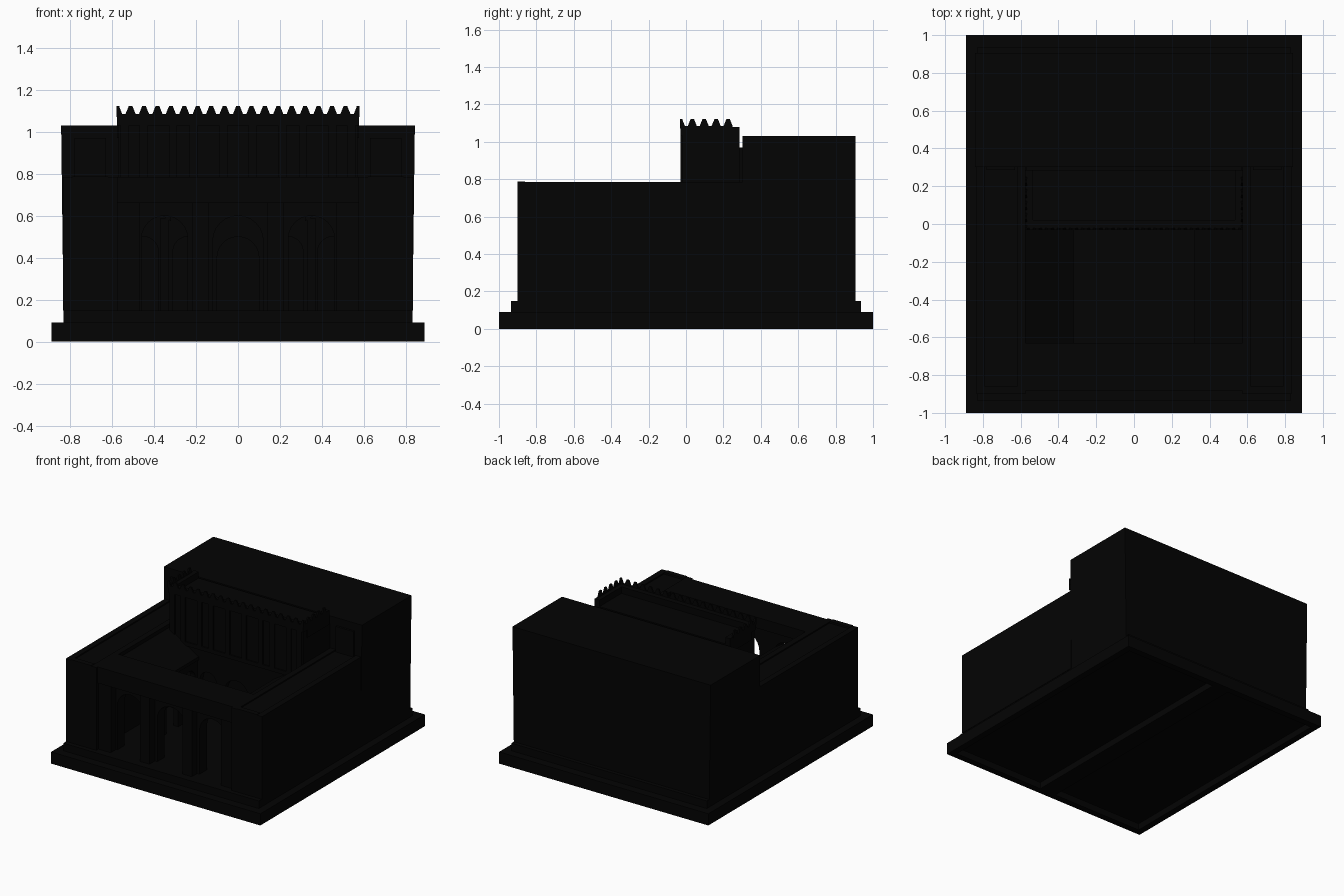
import bpy, bmesh, math

if "Cube" in bpy.data.objects:
    bpy.data.objects.remove(bpy.data.objects["Cube"])

mat = bpy.data.materials.new("dark_stone")
mat.diffuse_color = (0.001, 0.001, 0.001, 1)
mat.use_nodes = True
mat.node_tree.nodes["Principled BSDF"].inputs["Base Color"].default_value = mat.diffuse_color


def finish(name, bm):
    bmesh.ops.recalc_face_normals(bm, faces=bm.faces)
    me = bpy.data.meshes.new(name)
    bm.to_mesh(me)
    bm.free()
    me.materials.append(mat)
    ob = bpy.data.objects.new(name, me)
    bpy.context.collection.objects.link(ob)
    return ob


def prism(name, pts, a, b, axis="y"):
    """Extrude a (u, z) outline from a to b along y or x."""
    bm = bmesh.new()
    vs = [bm.verts.new((u, a, z) if axis == "y" else (a, u, z)) for u, z in pts]
    f = bm.faces.new(vs)
    new = bmesh.ops.extrude_face_region(bm, geom=[f])["geom"]
    d = (0, b - a, 0) if axis == "y" else (b - a, 0, 0)
    bmesh.ops.translate(bm, vec=d, verts=[g for g in new if isinstance(g, bmesh.types.BMVert)])
    return finish(name, bm)


def box(name, x0, x1, y0, y1, z0, z1):
    return prism(name, [(x0, z0), (x1, z0), (x1, z1), (x0, z1)], y0, y1)


def arcade(name, u0, u1, z0, z1, arches, top, a, b, axis="y"):
    """Wall with round arches, given as (centre, half width)."""
    pts = [(u0, z0)]
    for c, r in arches:
        pts.append((c - r, z0))
        for i in range(13):
            t = math.pi * (1 - i / 12)
            pts.append((c + r * math.cos(t), top - r + r * math.sin(t)))
        pts.append((c + r, z0))
    return prism(name, pts + [(u1, z0), (u1, z1), (u0, z1)], a, b, axis)


def teeth(name, u0, u1, n, a, b, half_end, axis="y"):
    """Thin strip of n tapered teeth, starting (and maybe ending) on a half tooth."""
    step = (u1 - u0) / (n - 1)
    pts = [(u0, 1.07), (u0, 1.122)]
    for i in range(n):
        c = u0 + i * step
        if i > 0:
            pts += [(c - .024, 1.085), (c - .009, 1.122)]
        if i < n - 1 or not half_end:
            pts += [(c + .009, 1.122), (c + .024, 1.085)]
    if half_end:
        pts += [(u1, 1.122)]
    return prism(name, pts + [(pts[-1][0], 1.07)], a, b, axis)


# Stepped base, hollowed underneath on either side of a central rib
box("plinth", -.89, .89, -1, 1, .05, .09)
box("base_rib", -.07, .07, -.95, .95, 0, .05)
for s in (-1, 1):
    box("base_rim_side", *sorted((s * .84, s * .89)), -1, 1, 0, .05)
    box("base_rim_end", -.84, .84, *sorted((s * .95, s)), 0, .05)
box("upper_step", -.832, .832, -.935, .935, .09, .148)

# Rear block, very slightly wider at the top
prism("rear_block", [(-.832, .148), (.832, .148), (.843, 1.03), (-.843, 1.03)], .303, .905)

for s in (-1, 1):
    # Side wings with a low lip round the roof
    box("side_wing", *sorted((s * .575, s * .835)), -.9, .303, .148, .774)
    box("wing_outer_lip", *sorted((s * .79, s * .835)), -.9, .303, .774, .784)
    box("wing_inner_lip", *sorted((s * .575, s * .62)), -.9, .303, .774, .784)
    box("wing_front_lip", *sorted((s * .62, s * .79)), -.9, -.86, .774, .788)
    # Panel on the rear block above each wing
    box("upper_panel", *sorted((s * .63, s * .78)), .287, .303, .774, .97)
    # Lean-to gallery roof and its arcade along the courtyard
    prism("gallery_roof", [(s * .575, .755), (s * .32, .6), (s * .32, .575), (s * .575, .73)],
          -.63, -.02)
    arcade("gallery_arcade", -.63, -.02, .148, .59, [(-.53, .07), (-.325, .07), (-.12, .07)],
           .52, *sorted((s * .33, s * .37)), axis="x")

# Front portico: lintel, roof, piers and arched screen
box("portico_lintel", -.575, .575, -.885, -.72, .66, .784)
box("portico_roof", -.575, .575, -.72, -.63, .70, .784)
arcade("portico_arches", -.575, .575, .148, .66, [(-.35, .11), (0, .12), (.35, .11)],
       .6, -.81, -.72)
for s in (-1, 1):
    box("portico_pier", *sorted((s * .14, s * .22)), -.875, -.72, .148, .66)
    box("portico_end_pier", *sorted((s * .47, s * .575)), -.875, -.72, .148, .66)

# Middle hall behind the courtyard, its roof just below the parapet
box("hall", -.57, .57, .02, .303, .148, .97)
box("hall_roof", -.535, .535, .02, .287, .97, 1.03)
arcade("hall_front_arches", -.57, .57, .148, .66,
       [(-.45, .07), (-.24, .07), (0, .1), (.24, .07), (.45, .07)], .5, -.02, .02)
box("hall_upper_wall", -.57, .57, -.02, .02, .66, 1.03)
box("hall_cornice", -.575, .575, -.03, -.02, .66, .69)
for x in (.07, .21, .31, .45, .54):
    for s in (-1, 1):
        box("hall_pilaster", s * x - .02, s * x + .02, -.03, -.02, .69, 1.03)

# Parapet ledge with thin battlements on three sides
box("front_parapet", -.576, .576, -.03, .02, 1.03, 1.08)
teeth("front_battlement", -.576, .576, 19, -.032, -.02, True)
for s in (-1, 1):
    box("side_parapet", *sorted((s * .535, s * .576)), .02, .287, .97, 1.08)
    teeth("side_battlement", -.03, .225, 5, *sorted((s * .566, s * .578)), False, axis="x")
